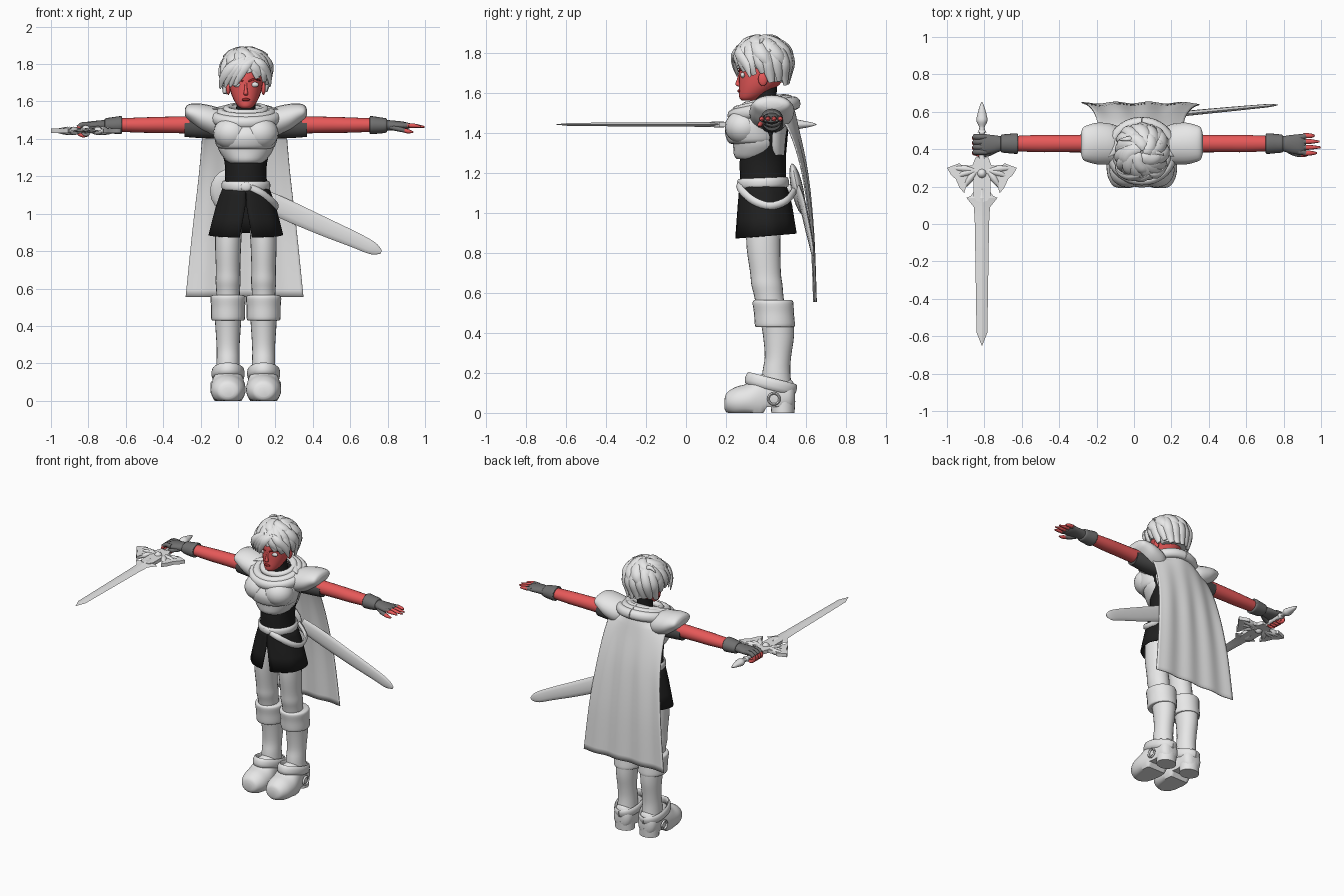
import bpy, bmesh, math, random
from mathutils import Vector as V
random.seed(4)
CX = 0.042  # body centre line


def material(name, r, g, b):
    m = bpy.data.materials.new(name)
    m.diffuse_color = (r, g, b, 1)
    return m


WHITE = material("pale grey", .8, .8, .8)
SKIN = material("red skin", .8, .1, .1)
LIPS = material("dark red", .3, .02, .02)
BLACK = material("black cloth", .014, .014, .014)
GREY = material("glove grey", .16, .16, .16)
SLEEVE = material("sleeve grey", .075, .075, .075)


def make(name, verts, faces, mat, angle=45, solid=0):
    me = bpy.data.meshes.new(name)
    me.from_pydata([tuple(v) for v in verts], [], faces)
    bm = bmesh.new()
    bm.from_mesh(me)
    bmesh.ops.recalc_face_normals(bm, faces=bm.faces)
    bm.to_mesh(me)
    bm.free()
    me.shade_smooth()
    me.set_sharp_from_angle(angle=math.radians(angle))
    me.materials.append(mat)
    ob = bpy.data.objects.new(name, me)
    bpy.context.collection.objects.link(ob)
    if solid:
        m = ob.modifiers.new("thickness", 'SOLIDIFY')
        m.thickness = solid
        m.offset = 0
    return ob


def spline(rows, sub):
    """Catmull-Rom interpolation of tuples."""
    out, n = [], len(rows)
    for i in range(n - 1):
        a, b, c, d = rows[max(i-1, 0)], rows[i], rows[i+1], rows[min(i+2, n-1)]
        for k in range(sub):
            t = k / sub
            out.append(tuple(q + .5*t*((r-p) + t*(2*p-5*q+4*r-s + t*(3*(q-r)+s-p)))
                             for p, q, r, s in zip(a, b, c, d)))
    return out + [tuple(rows[-1])]


def skin(rings, n):
    f = [(j*n+i, j*n+(i+1) % n, (j+1)*n+(i+1) % n, (j+1)*n+i)
         for j in range(rings-1) for i in range(n)]
    return f + [tuple(range(n)), tuple(range((rings-1)*n, rings*n))]


def loft(name, axis, rows, mat, n=24, sub=4, floor=None, angle=45):
    """rows: (position on axis, centre 1, centre 2, radius 1, radius 2)"""
    rows = spline(rows, sub)
    vs = []
    for t, c1, c2, r1, r2 in rows:
        for i in range(n):
            a = math.tau * i / n
            p, q = c1 + max(r1, .001)*math.cos(a), c2 + max(r2, .001)*math.sin(a)
            v = {'z': (p, q, t), 'x': (t, p, q), 'y': (p, t, q)}[axis]
            vs.append((v[0], v[1], max(v[2], floor(v[1]))) if floor else v)
    return make(name, vs, skin(len(rows), n), mat, angle)


def sweep(name, pts, widths, thick, centre, mat, n=8, sub=4):
    """Flattened strap along points, lying flat around a centre."""
    rows = spline([tuple(p) + (w,) for p, w in zip(pts, widths)], sub)
    P, vs = [V(r[:3]) for r in rows], []
    wmax = max(widths)
    for i, r in enumerate(rows):
        tan = (P[min(i+1, len(P)-1)] - P[max(i-1, 0)]).normalized()
        side = tan.cross(P[i] - V(centre)).normalized()
        nor = side.cross(tan)
        for k in range(n):
            a = math.tau * k / n
            vs.append(P[i] + side*r[3]*math.cos(a) + nor*thick*r[3]/wmax*math.sin(a))
    return make(name, vs, skin(len(rows), n), mat, 60)


def ball(name, c, r, mat):
    s = [(c[2]-r[2]*math.cos(math.pi*k/10), c[0], c[1],
          r[0]*math.sin(math.pi*k/10), r[1]*math.sin(math.pi*k/10)) for k in range(11)]
    return loft(name, 'z', s, mat, 20, 1)


def loop(name, c, rx, ry, front, back, w, t, mat):
    """Closed band round the body, front and back heights differ."""
    pts = []
    for i in range(25):
        a = math.tau * i / 24 + math.pi/2
        z = (front+back)/2 + (back-front)/2*math.sin(a)
        pts.append((c[0]+rx*math.cos(a), c[1]+ry*math.sin(a), z))
    return sweep(name, pts, [w]*25, t, (c[0], c[1], (front+back)/2), mat, 10, 2)


def sheet(name, grid, mat, solid):
    n = len(grid[0])
    return make(name, sum(grid, []), [(j*n+i, j*n+i+1, (j+1)*n+i+1, (j+1)*n+i) for j in range(len(grid)-1)
                                      for i in range(n-1)], mat, 60, solid)


# --- head and face
loft("head", 'z', [(1.563, CX, .31, .025, .03), (1.575, CX, .32, .042, .052), (1.6, CX, .34, .06, .075),
     (1.64, CX, .365, .078, .1), (1.69, CX, .385, .09, .12), (1.75, CX, .395, .097, .127),
     (1.82, CX, .4, .08, .1), (1.86, CX, .4, .03, .04)], SKIN)
loft("neck", 'z', [(1.48, CX, .41, .065, .065), (1.56, CX, .4, .052, .055), (1.63, CX, .4, .05, .055)], BLACK)
loft("nose", 'z', [(1.632, CX, .27, .008, .006), (1.642, CX, .26, .012, .014), (1.665, CX, .263, .008, .01),
     (1.7, CX, .27, .006, .006)], SKIN, 10)
ball("lips", (CX, .266, 1.61), (.022, .009, .008), LIPS)
for s in (-1, 1):
    ball("eye", (CX+s*.045, .284, 1.69), (.024, .012, .014), WHITE)
    sweep("eyebrow", [(CX+s*.015, .264, 1.708), (CX+s*.045, .275, 1.719), (CX+s*.078, .3, 1.712)],
          [.004, .005, .002], .004, (CX, .4, 1.7), LIPS, 6)
    ball("ear", (CX+s*.094, .385, 1.67), (.012, .024, .035), SKIN)

# --- hair: cap plus layered locks swirling from the crown
HC = V((CX, .385, 1.745))
loft("hair_cap", 'z', [(1.655, CX, .45, .085, .06), (1.7, CX, .43, .108, .09), (1.755, CX, .4, .118, .125),
     (1.81, CX, .395, .105, .12), (1.85, CX, .4, .07, .08), (1.868, CX, .4, .01, .01)], WHITE)


def lock(az, end, lift, w, th0=.15, swirl=.5):
    pts = []
    for k in range(6):
        t = k/5
        th = th0 + (end-th0)*t
        a = az + swirl*(t-1)
        r = max(math.sin(th), .9 if th > 1.57 else 0) * (1 + lift*math.sin(t*2.4))
        pts.append(HC + V((.124*r*math.cos(a), .136*r*math.sin(a), .125*math.cos(th)*(1+lift*.4))))
    sweep("hair_lock", pts, [w*.5, w*.95, w, w*.95, w*.8, w*.45], .018, HC, WHITE, 8, 3)


for i in range(18):
    az = math.tau*i/18
    f, right = -math.sin(az), math.cos(az)  # f is 1 at the front
    if f > .45:
        end = 1.95 if right < -.3 else (1.5 if right < .4 else 1.75)
    elif f > -.1:
        end = 2.0
    else:
        end = 2.4
    lock(az, end + random.uniform(-.14, .12), random.uniform(.03, .13), .032)
for i in range(11):
    lock(math.tau*i/11 + .2, random.uniform(1.05, 1.6), random.uniform(.08, .2), .038, .1, .9)
for i in range(5):
    lock(math.tau*i/5, random.uniform(.7, .95), .2, .034, .05, 1.3)
# fringe swept to one side, and loose tufts
for k in range(4):
    sweep("fringe", [(.09-.02*k, .262-.002*k, 1.83), (.04-.025*k, .238+.004*k, 1.79),
          (.005-.028*k, .245+.01*k, 1.735), (-.015-.027*k, .258+.018*k, 1.685-.005*k)],
          [.014, .026, .024, .007], .013, HC, WHITE)
sweep("fringe_right", [(.08, .262, 1.83), (.13, .262, 1.8), (.165, .3, 1.74), (.172, .32, 1.68)],
      [.014, .026, .022, .006], .013, HC, WHITE)
for a, b in (((.07, .4, 1.84), (.16, .37, 1.85)), ((.0, .46, 1.85), (-.08, .45, 1.84)), ((.1, .45, 1.84), (.18, .42, 1.81))):
    m = (V(a)+V(b))/2 + V((0, 0, .022))
    sweep("hair_tuft", [a, m, b], [.014, .014, .003], .01, HC, WHITE)

# --- torso, armour, belts
loft("shirt", 'z', [(1.08, CX, .39, .125, .115), (1.18, CX, .385, .112, .115), (1.28, CX, .385, .115, .115),
     (1.4, CX, .4, .15, .11), (1.5, CX, .42, .16, .09), (1.54, CX, .42, .09, .07)], BLACK)
loft("belly_plate", 'z', [(1.27, CX, .33, .085, .075), (1.29, CX, .35, .112, .11), (1.34, CX, .36, .145, .125),
     (1.39, CX, .36, .155, .135)], WHITE)
loft("breastplate", 'z', [(1.345, CX, .33, .12, .1), (1.36, CX, .345, .155, .138), (1.42, CX, .345, .17, .15),
     (1.48, CX, .37, .17, .14), (1.53, CX, .4, .14, .11)], WHITE)
for s in (-1, 1):
    ball("chest_lobe", (CX+s*.075, .29, 1.43), (.1, .096, .088), WHITE)
loft("back_plate", 'z', [(1.29, CX, .45, .1, .045), (1.34, CX, .44, .125, .06), (1.45, CX, .44, .15, .07),
     (1.53, CX, .44, .12, .06)], WHITE)
loop("belt", (CX, .387), .12, .118, 1.145, 1.155, .026, .011, WHITE)
ball("buckle", (CX, .264, 1.145), (.028, .01, .024), WHITE)
sweep("sword_belt", [(.07, .265, 1.14), (.13, .28, 1.11), (.19, .34, 1.06), (.205, .42, 1.035), (.18, .5, 1.06),
      (.1, .54, 1.11)], [.02]*6, .012, (CX, .39, 1.08), WHITE)

# skirt with a front slit that widens downward
grid = []
for z, rx, ry, cy, gap in [(1.16, .112, .108, .38, 0), (1.1, .135, .122, .39, .01), (1.04, .156, .132, .395, .02),
                           (.97, .174, .14, .398, .09), (.885, .195, .15, .4, .17)]:
    A = [-math.pi/2 + gap + (math.tau-2*gap)*i/40 for i in range(41)]
    grid.append([(CX+rx*(1+.012*math.sin(a*8))*math.cos(a), cy+ry*(1+.012*math.sin(a*8))*math.sin(a),
                  z + (.012*math.sin(a) if z < .9 else 0)) for a in A])
sheet("skirt", grid, BLACK, .008)

# --- scarf and cape
loop("scarf_outer", (CX, .39), .165, .155, 1.485, 1.55, .034, .028, WHITE)
loop("scarf_middle", (CX, .385), .135, .128, 1.51, 1.565, .028, .028, WHITE)
loop("scarf_inner", (CX, .395), .102, .095, 1.535, 1.575, .022, .022, WHITE)
rows = spline([(1.59, .12, .46, .08), (1.585, .18, .5, .14), (1.53, .215, .535, .12), (1.42, .225, .562, .05),
               (1.2, .245, .605, .02), (.9, .28, .634, .006), (.555, .315, .647, .003)], 6)
sheet("cape", [[(.035+hw*u, y - curl*u*u + .005*math.sin(u*11)*min(1, (1.6-z)*2), z - (.03*u*u if z > 1.5 else 0))
                for u in [i/18-1 for i in range(37)]] for z, hw, y, curl in rows], WHITE, .006)

# --- scabbard and round back shield
sweep("scabbard", [(.1, .565, 1.095), (.25, .588, 1.025), (.45, .608, .935), (.62, .624, .862), (.72, .633, .815),
      (.765, .637, .795)], [.05, .055, .05, .042, .034, .01], .014, (.4, -40, .9), WHITE, 12)
shield = ball("back_shield", (0, 0, 0), (.13, .03, .13), WHITE)
shield.location, shield.rotation_euler = (-.02, .557, 1.12), (math.radians(12), 0, 0)
ball("shield_boss", (-.02, .52, 1.12), (.025, .035, .025), WHITE)

for s in (-1, 1):
    # --- arms: first value is the distance from the centre line
    def arm(name, rows, mat, n=20):
        loft(name, 'x', [(CX+s*r[0],) + r[1:] for r in rows], mat, n)
    arm("pauldron", [(.09, .41, 1.485, .08, .045), (.15, .425, 1.49, .106, .078), (.23, .43, 1.512, .112, .075),
        (.285, .43, 1.534, .1, .055), (.315, .43, 1.543, .085, .036), (.326, .43, 1.543, .05, .016)], WHITE)
    arm("sleeve", [(.12, .43, 1.46, .07, .06), (.25, .43, 1.46, .056, .055), (.328, .43, 1.463, .05, .052)], SLEEVE)
    arm("arm", [(.3, .43, 1.475, .047, .046), (.45, .43, 1.475, .046, .043), (.55, .43, 1.474, .046, .041),
        (.7, .43, 1.474, .04, .035)], SKIN)
    arm("glove_cuff", [(.662, .43, 1.474, .048, .043), (.67, .43, 1.474, .055, .048), (.72, .43, 1.472, .051, .043),
        (.75, .43, 1.472, .047, .038), (.755, .43, 1.472, .036, .03)], GREY)
    arm("glove_hand", [(.74, .43, 1.472, .036, .03), (.79, .427, 1.472, .048, .026), (.85, .425, 1.47, .054, .021),
        (.875, .425, 1.468, .045, .012)], GREY)
    # fingers: open on one side, curled round the grip on the other
    for k in range(4):
        y = .385 + .027*k
        if s > 0:
            L = (.978, .998, .992, .965)[k]
            y2 = y + (k-1.5)*.004
            sweep("finger_glove", [(.88, y, 1.472), (.9, y, 1.473), (.918, y2, 1.471)], [.015]*3, .014, (.9, y, 0), GREY)
            sweep("finger", [(.905, y2, 1.472), (.945, y2, 1.47), (L, y2, 1.464)], [.0135, .0125, .005], .012,
                  (.9, y, 0), SKIN)
        else:
            sweep("fist_glove", [(-.79, y, 1.476), (-.83, y, 1.477), (-.855, y, 1.46)], [.015]*3, .013, (-.81, y, 1.43), GREY)
            sweep("fist_finger", [(-.85, y-.004, 1.465), (-.856, y-.006, 1.435), (-.83, y-.008, 1.417), (-.8, y-.008, 1.42)],
                  [.0135, .013, .012, .007], .011, (-.82, y, 1.445), SKIN)
    sweep("thumb_glove", [(CX+s*.78, .4, 1.462), (CX+s*.82, .378, 1.452), (CX+s*.85, .372, 1.445)], [.018, .016, .014],
          .015, (CX+s*.8, .4, 3), GREY)
    sweep("thumb", [(CX+s*.845, .373, 1.446), (CX+s*.87, .37, 1.44), (CX+s*.895, .372, 1.436)], [.013, .012, .004],
          .012, (CX+s*.8, .4, 3), SKIN)

    # --- legs and boots
    x = CX + s*.095
    loft("leg", 'z', [(.45, x, .435, .06, .07), (.58, x, .415, .063, .073), (.64, x, .405, .067, .078),
         (.7, x, .398, .065, .077), (.82, x, .388, .069, .084), (.92, x-s*.004, .387, .07, .086),
         (.98, x-s*.01, .387, .06, .08)], WHITE)
    loft("boot_shaft", 'z', [(.08, x, .455, .066, .08), (.2, x, .452, .062, .07), (.28, x, .46, .061, .066),
         (.38, x, .463, .067, .077), (.48, x, .455, .074, .085)], WHITE)
    loft("boot_cuff", 'z', [(.43, x, .445, .078, .088), (.437, x, .445, .09, .1), (.5, x, .44, .091, .1),
         (.553, x, .435, .094, .102), (.565, x, .435, .08, .09)], WHITE)
    loft("boot_foot", 'y', [(.193, x, .045, .03, .025), (.205, x, .052, .06, .05), (.25, x, .055, .086, .075),
         (.31, x, .06, .094, .088), (.37, x, .07, .088, .12), (.44, x, .08, .074, .12), (.51, x, .085, .066, .09),
         (.535, x, .085, .05, .07), (.545, x, .085, .03, .04)], WHITE, 28, 4, lambda y: 0 if y < .4 else .03)
    loft("heel", 'z', [(0, x, .485, .066, .058), (.06, x, .485, .066, .062)], WHITE, 24, 1)
    loop("ankle_strap", (x, .425), .078, .118, .175, .115, .03, .011, WHITE)
    # spur ring on the outer ankle
    ring = [(x+s*.086, .44+.028*math.cos(math.tau*i/16), .07+.028*math.sin(math.tau*i/16)) for i in range(17)]
    sweep("ankle_ring", ring, [.007]*17, .007, (x+s*.086, .44, .07), WHITE, 6, 1)

# --- sword held in the fist, pointing forward
SX, SZ = -.813, 1.443
loft("blade", 'y', [(-.65, SX, SZ, .001, .001), (-.58, SX, SZ, .029, .008), (.0, SX, SZ, .038, .011),
     (.09, SX, SZ, .043, .012), (.14, SX, SZ, .083, .014), (.15, SX, SZ, .06, .014), (.19, SX, SZ, .03, .016)],
     WHITE, 4, 1, angle=15)
half = [(0, .36), (.035, .355), (.05, .315), (.1, .305), (.12, .325), (.187, .3), (.165, .262), (.14, .24),
        (.12, .195), (.095, .165), (.085, .2), (.06, .235), (.045, .24), (.045, .15), (.03, .125), (0, .115)]
outline = half + [(-a, b) for a, b in half[-2:0:-1]]
n = len(outline)
make("winged_guard", [(SX+a, b, SZ+h) for h in (-.012, .012) for a, b in outline], skin(2, n), WHITE, 30)
for s in (-1, 1):
    for px, py in ((.17, .298), (.145, .25), (.1, .19)):  # raised feathers
        sweep("guard_feather", [(SX+s*.03, .285, SZ), (SX+s*(.03+px)/2, (.295+py)/2, SZ), (SX+s*px, py, SZ)],
              [.012, .02, .006], .022, (SX, .28, -9), WHITE)
ball("guard_gem", (SX, .27, SZ), (.026, .026, .03), WHITE)
loft("grip", 'y', [(.35, SX, SZ, .018, .018), (.43, SX, SZ, .014, .014), (.51, SX, SZ, .016, .016)], WHITE, 12)
loft("pommel", 'y', [(.49, SX, SZ, .024, .02), (.515, SX, SZ, .014, .012), (.55, SX, SZ, .029, .024),
     (.58, SX, SZ, .026, .02), (.63, SX, SZ, .012, .01), (.652, SX, SZ, .002, .002)], WHITE, 12)
